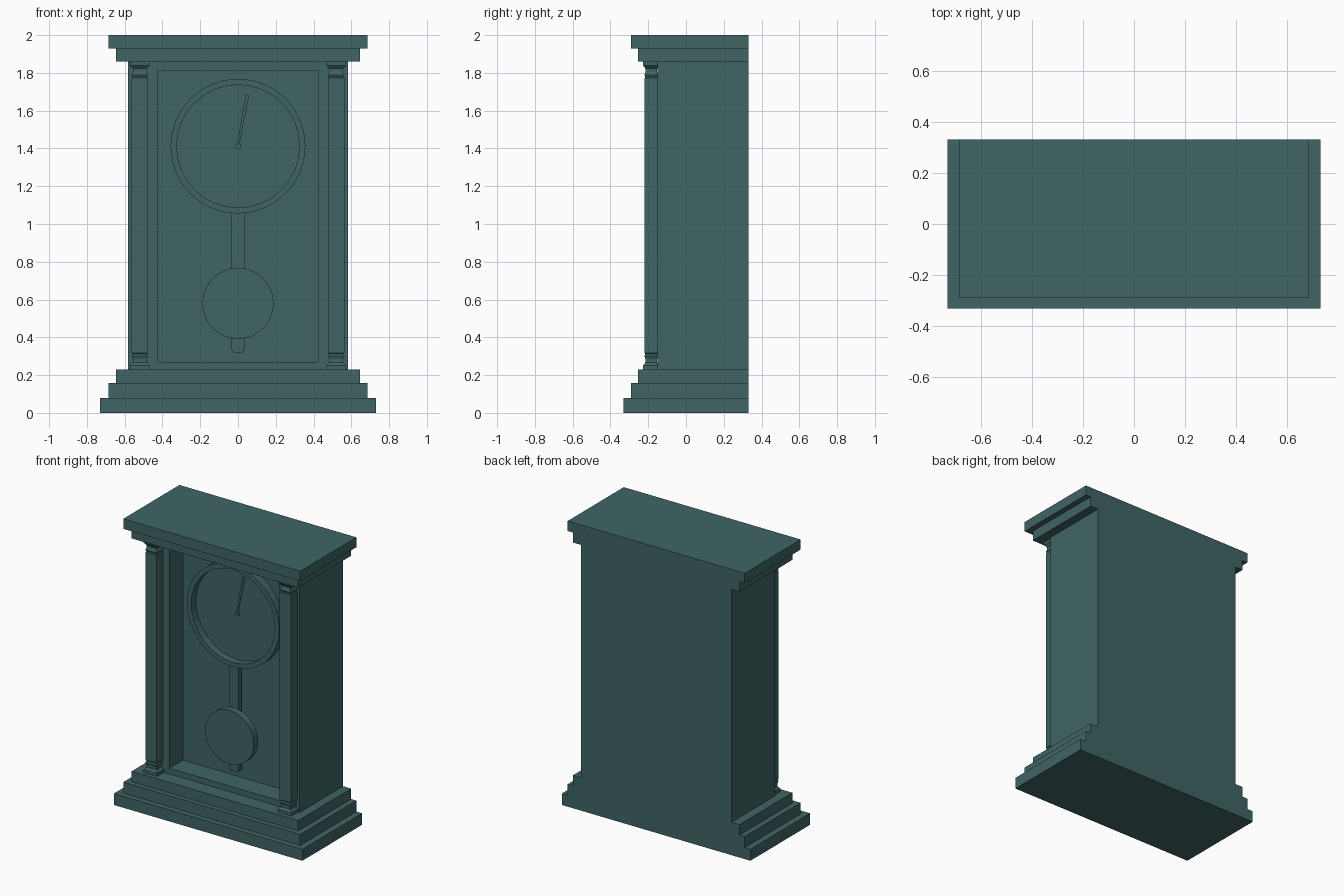
import bpy, bmesh, math

if "Cube" in bpy.data.objects:
    bpy.data.objects.remove(bpy.data.objects["Cube"])

teal = bpy.data.materials.new("teal_paint")
teal.diffuse_color = (0.05, 0.13, 0.13, 1)
teal.use_nodes = True
teal.node_tree.nodes["Principled BSDF"].inputs["Base Color"].default_value = teal.diffuse_color


def finish(name, bm):
    bmesh.ops.recalc_face_normals(bm, faces=bm.faces)
    me = bpy.data.meshes.new(name)
    bm.to_mesh(me)
    bm.free()
    ob = bpy.data.objects.new(name, me)
    bpy.context.collection.objects.link(ob)
    me.materials.append(teal)
    return ob


def bridge(bm, a, b):
    n = len(a)
    for i in range(n):
        bm.faces.new((a[i], a[(i + 1) % n], b[(i + 1) % n], b[i]))


def loft(name, rings, closed=True):
    """Skin a list of equal-length 3D loops and cap both ends."""
    bm = bmesh.new()
    loops = [[bm.verts.new(p) for p in r] for r in rings]
    for a, b in zip(loops, loops[1:]):
        bridge(bm, a, b)
    bm.faces.new(loops[0])
    bm.faces.new(loops[-1])
    return finish(name, bm)


def at_y(pts, y):
    return [(x, y, z) for x, z in pts]


def prism(name, pts, y0, y1):
    return loft(name, [at_y(pts, y0), at_y(pts, y1)])


def pocket(name, outer, inner, front, floor, back):
    """Solid block with a recess cut in its front."""
    return loft(name, [at_y(outer, back), at_y(outer, front),
                       at_y(inner, front), at_y(inner, floor)])


def rect(hx, z0, z1):
    return [(-hx, z0), (hx, z0), (hx, z1), (-hx, z1)]


def circle(r, cz, n):
    return [(r * math.cos(2 * math.pi * i / n), cz + r * math.sin(2 * math.pi * i / n))
            for i in range(n)]


# Stepped base and cornice, flush at the back
for name, hx, front, z0, z1 in [
        ("base_lower", 0.73, -0.33, 0.0, 0.08),
        ("base_middle", 0.685, -0.29, 0.08, 0.157),
        ("base_upper", 0.645, -0.255, 0.157, 0.23),
        ("cornice_lower", 0.645, -0.255, 1.86, 1.93),
        ("cornice_upper", 0.685, -0.29, 1.93, 2.0)]:
    prism(name, rect(hx, z0, z1), front, 0.33)

# Case with recessed front
pocket("case", rect(0.583, 0.23, 1.86), rect(0.425, 0.27, 1.81), -0.15, 0.0, 0.33)

# Square columns with moulded foot and capital
foot = [(0.23, 1.18), (0.252, 1.18), (0.268, 0.84), (0.285, 0.84), (0.3, 1.0),
        (0.312, 0.88), (0.318, 1.0)]
profile = foot + [(2.09 - z, s) for z, s in reversed(foot)]
cx, cy, hx, hy = -0.52, -0.184, 0.044, 0.036
column = loft("column", [[(cx + sx * hx * s, cy + sy * hy * s, z)
                          for sx, sy in ((-1, -1), (1, -1), (1, 1), (-1, 1))]
                         for z, s in profile])
column.modifiers.new("mirror", "MIRROR")

# Dial with raised bezel
CZ = 1.412
pocket("dial_bezel", circle(0.357, CZ, 32), circle(0.325, CZ, 32), -0.055, -0.003, 0.01)

# Pendulum rod, flared where it meets the bezel, with a rounded tip
right = [(0.022, 0.32), (0.032, 0.327), (0.035, 0.34), (0.035, 1.045),
         (0.042, 1.057), (0.06, 1.066)]
prism("pendulum_rod", right + [(-x, z) for x, z in reversed(right)], -0.045, -0.01)

# Pendulum bob
prism("pendulum_bob", circle(0.188, 0.58, 48), -0.095, -0.045)


# Hands and hub
def hand(name, tx, tz, w0, w1, y):
    d = math.hypot(tx, tz)
    nx, nz = -tz / d, tx / d
    pts = [(nx * w0, CZ + nz * w0), (tx + nx * w1, CZ + tz + nz * w1),
           (tx - nx * w1, CZ + tz - nz * w1), (-nx * w0, CZ - nz * w0)]
    prism(name, pts, y - 0.004, y)


hand("minute_hand", 0.05, 0.272, 0.006, 0.009, -0.008)
hand("hour_hand", -0.16, -0.136, 0.008, 0.003, -0.004)
prism("hand_hub", circle(0.016, CZ, 16), -0.018, 0.0)
